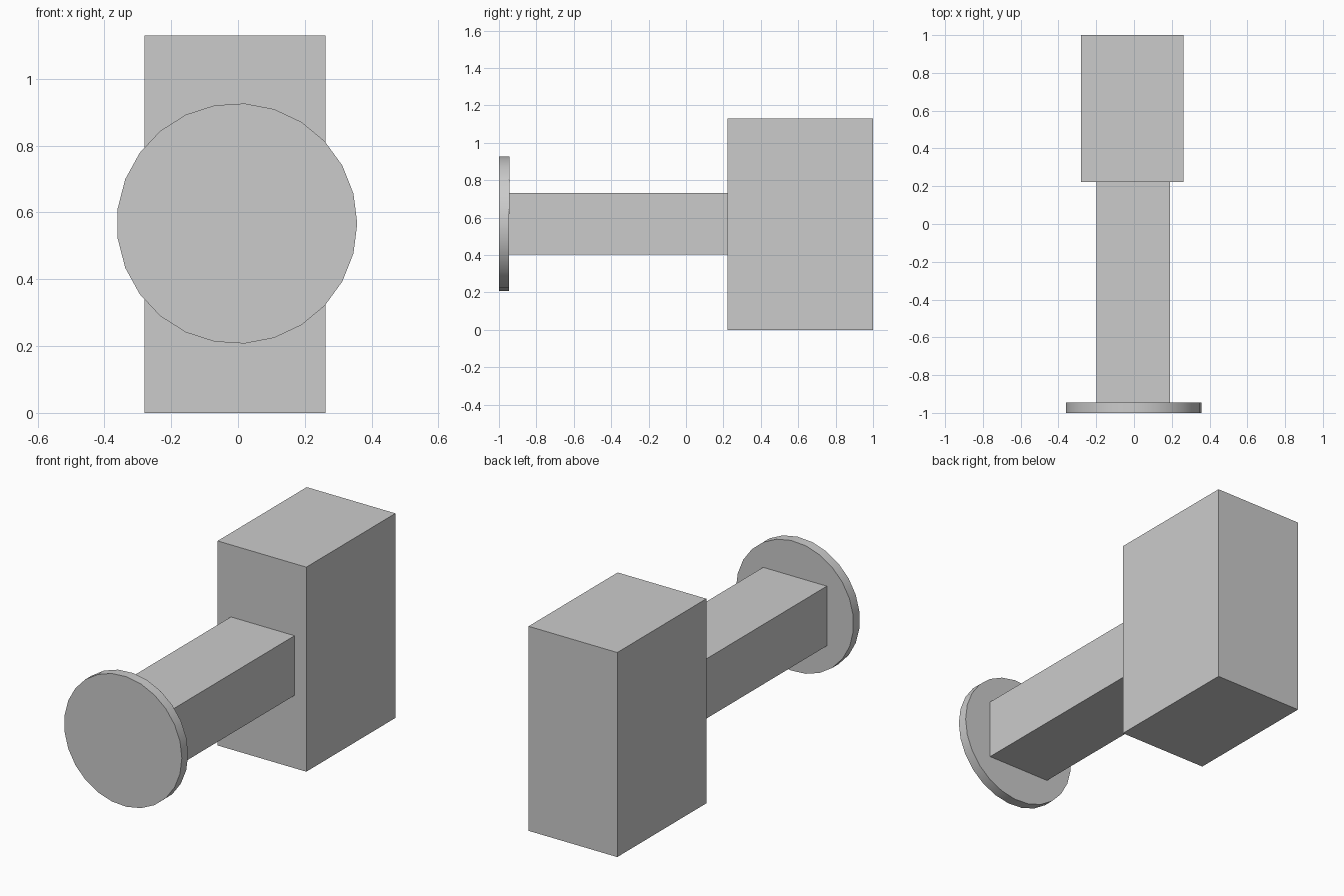
import bpy
import bmesh
from math import radians
from mathutils import Matrix, Vector

cube = bpy.data.objects.get("Cube")
if cube:
    bpy.data.objects.remove(cube, do_unlink=True)

# Single plain grey
grey = bpy.data.materials.new("plain_grey")
grey.use_nodes = True
colour = (0.6, 0.6, 0.6, 1.0)
grey.diffuse_color = colour
grey.node_tree.nodes["Principled BSDF"].inputs["Base Color"].default_value = colour


def finish(name, bm):
    mesh = bpy.data.meshes.new(name)
    bm.to_mesh(mesh)
    bm.free()
    mesh.materials.append(grey)
    obj = bpy.data.objects.new(name, mesh)
    bpy.context.collection.objects.link(obj)
    return obj


def box(name, low, high):
    low, high = Vector(low), Vector(high)
    bm = bmesh.new()
    place = Matrix.Translation((low + high) / 2) @ Matrix.Diagonal((*(high - low), 1))
    bmesh.ops.create_cube(bm, size=1, matrix=place)
    return finish(name, bm)


def disc(name, centre, radius, depth, sides):
    bm = bmesh.new()
    place = (Matrix.Translation(centre) @ Matrix.Rotation(radians(90), 4, "X")
             @ Matrix.Rotation(radians(-90), 4, "Z"))
    bmesh.ops.create_cone(bm, cap_ends=True, segments=sides, radius1=radius,
                          radius2=radius, depth=depth, matrix=place)
    return finish(name, bm)


# Tall block at the back
box("rear_block", (-0.28, 0.222, 0), (0.262, 1, 1.13))

# Square bar running forward
box("connecting_bar", (-0.199, -0.945, 0.402), (0.19, 0.222, 0.732))

# Round plate on the front end, with a smooth rim
plate = disc("front_disc", (-0.003, -0.9725, 0.567), 0.36, 0.055, 25)
bpy.context.view_layer.objects.active = plate
plate.select_set(True)
bpy.ops.object.shade_smooth_by_angle(angle=radians(30))
